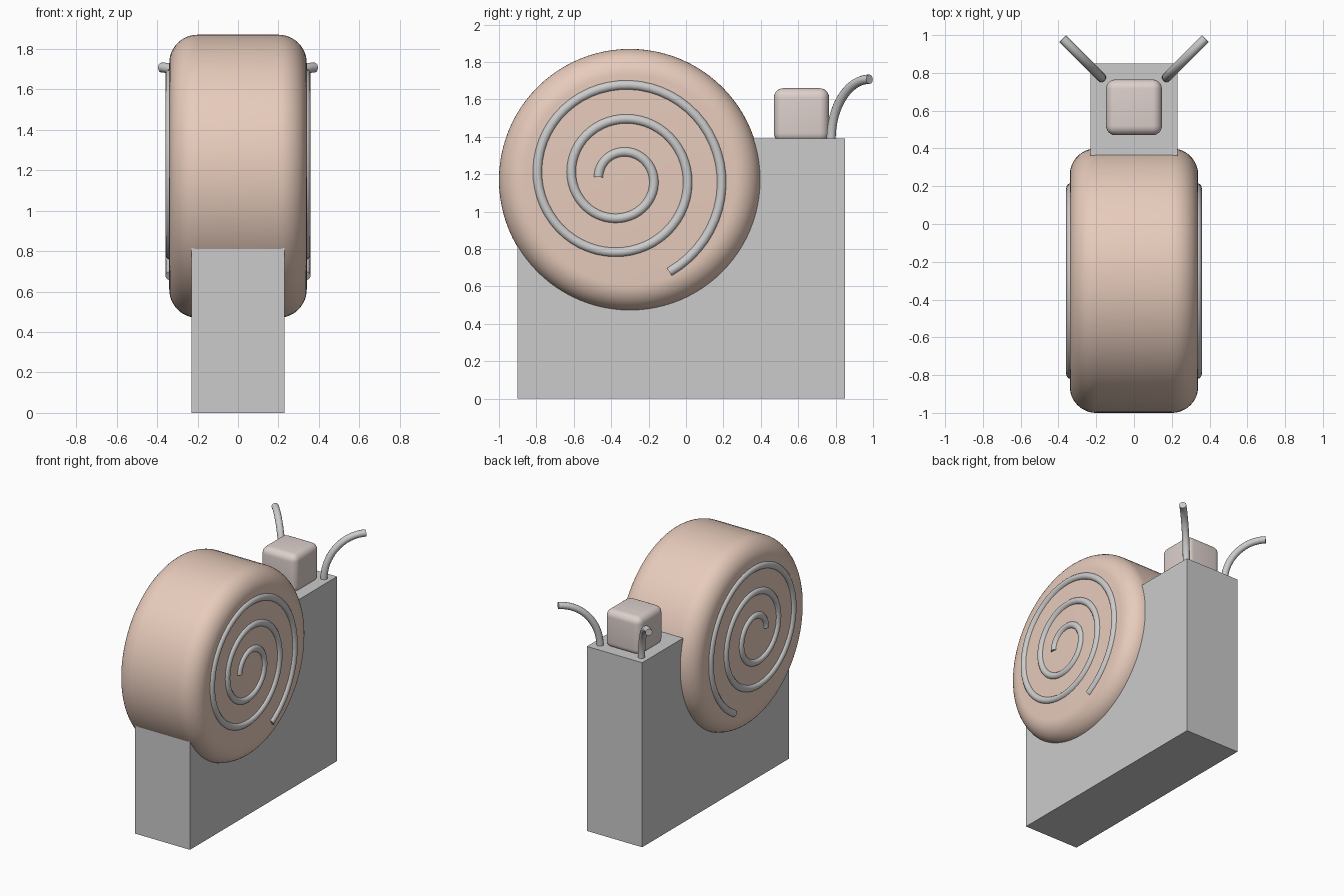
import bpy
from math import sin, cos, pi, radians

if "Cube" in bpy.data.objects:
    bpy.data.objects.remove(bpy.data.objects["Cube"])


def material(name, rgb):
    m = bpy.data.materials.new(name)
    m.diffuse_color = (*rgb, 1)
    m.use_nodes = True
    m.node_tree.nodes["Principled BSDF"].inputs["Base Color"].default_value = m.diffuse_color
    return m


def finish(name, mat=None, bevel=0, segments=8):
    ob = bpy.context.object
    ob.name = name
    if mat:
        ob.data.materials.append(mat)
    bpy.ops.object.transform_apply(location=False, rotation=True, scale=True)
    if bevel:
        mod = ob.modifiers.new("round_edges", "BEVEL")
        mod.width = bevel
        mod.segments = segments
        mod.limit_method = "ANGLE"
        mod.angle_limit = radians(40)
        bpy.ops.object.modifier_apply(modifier=mod.name)
        bpy.ops.object.shade_smooth_by_angle(angle=radians(35))
    return ob


def box(name, lo, hi, **kw):
    bpy.ops.mesh.primitive_cube_add(size=1, location=[(a + b) / 2 for a, b in zip(lo, hi)])
    bpy.context.object.scale = [b - a for a, b in zip(lo, hi)]
    return finish(name, **kw)


def tube(name, points, radius):
    cu = bpy.data.curves.new(name, "CURVE")
    cu.dimensions = "3D"
    cu.bevel_depth = radius
    cu.bevel_resolution = 4
    cu.use_fill_caps = True
    sp = cu.splines.new("POLY")
    sp.points.add(len(points) - 1)
    for p, co in zip(sp.points, points):
        p.co = (*co, 1)
    ob = bpy.data.objects.new(name, cu)
    bpy.context.collection.objects.link(ob)
    bpy.ops.object.select_all(action="DESELECT")
    ob.select_set(True)
    bpy.context.view_layer.objects.active = ob
    bpy.ops.object.convert(target="MESH")
    bpy.ops.object.shade_smooth_by_angle(angle=radians(40))


tan = material("shell_tan", (0.80, 0.60, 0.50))
pink_grey = material("head_pink_grey", (0.72, 0.63, 0.60))

# Upright block body
box("body", (-0.23, -0.90, 0), (0.23, 0.85, 1.39))

# Thick round shell lying across x
bpy.ops.mesh.primitive_cylinder_add(vertices=96, radius=0.70, depth=0.68,
                                    location=(0, -0.30, 1.17), rotation=(0, pi / 2, 0))
finish("shell", tan, bevel=0.14, segments=12)

# Rounded cube head
box("head", (-0.148, 0.47, 1.37), (0.148, 0.765, 1.66), mat=pink_grey, bevel=0.05, segments=6)


# Spiral relief: even pitch, slightly opened at the inner end
def spiral_point(side, t):
    r = 0.0825 + 0.182 * t + 0.038 * max(0, 1 - t / 0.4) ** 2
    a = 2 * pi * t
    return (side * 0.333, -0.3475 - r * cos(a), 1.185 + r * sin(a))


# Antenna: vertical at the base, bending outward to horizontal
def antenna_point(side, t):
    k = 0.205 * (1 - cos(t))
    return (side * (0.173 + k), 0.776 + k, 1.385 + 0.323 * sin(t))


for side, label in ((1, "right"), (-1, "left")):
    tube("shell_spiral_" + label, [spiral_point(side, 2.675 * i / 150) for i in range(151)], 0.026)
    tube("antenna_" + label, [antenna_point(side, pi / 2 * i / 20) for i in range(21)], 0.025)
